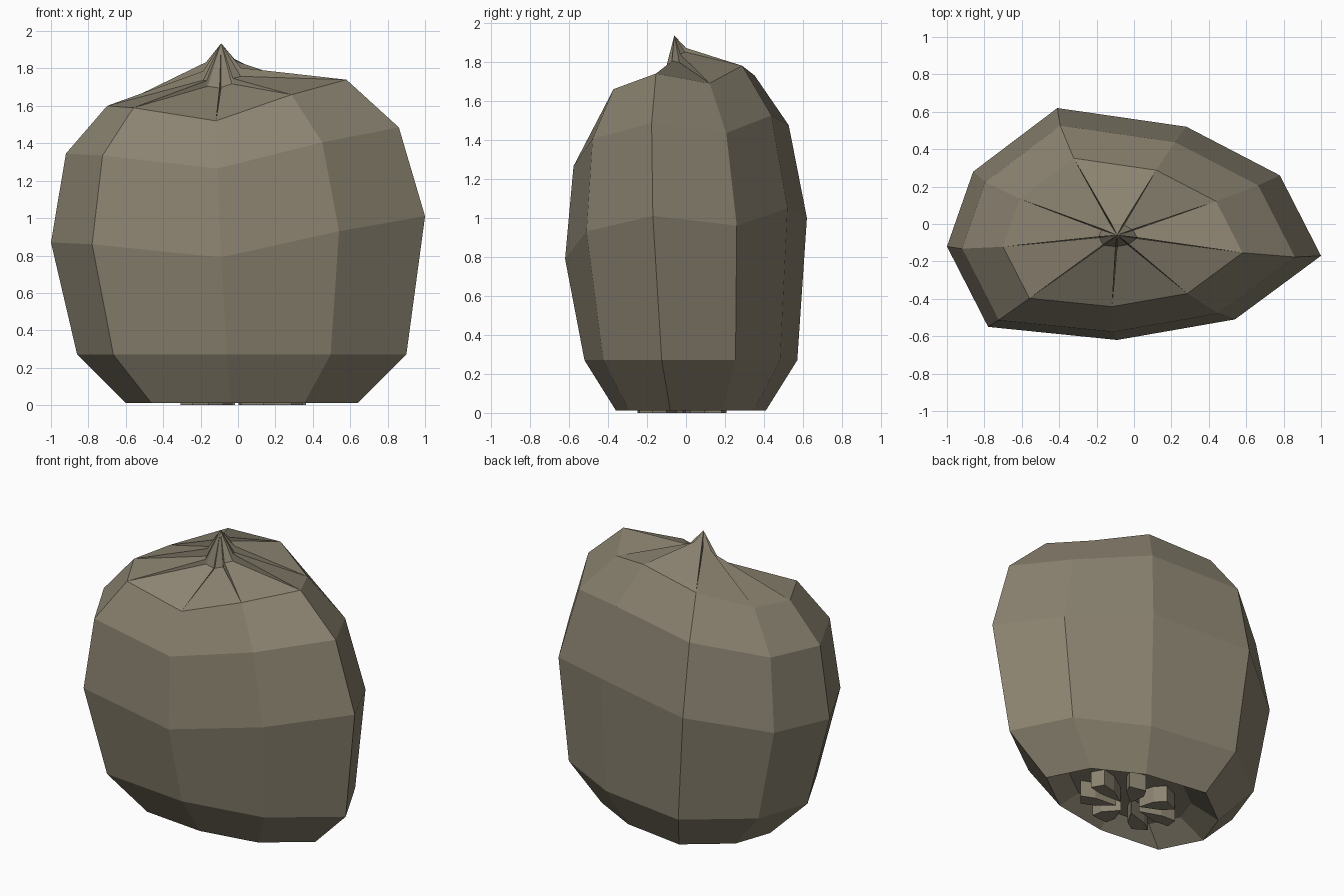
import bpy, bmesh, math
from mathutils import Vector

if "Cube" in bpy.data.objects:
    bpy.data.objects.remove(bpy.data.objects["Cube"])

# One cloth colour for the whole sack
cloth = bpy.data.materials.new("olive_grey_cloth")
cloth.use_nodes = True
colour = (0.26, 0.228, 0.165, 1)
cloth.diffuse_color = colour
cloth.node_tree.nodes["Principled BSDF"].inputs["Base Color"].default_value = colour


def finish(bm, name):
    bmesh.ops.recalc_face_normals(bm, faces=bm.faces)
    mesh = bpy.data.meshes.new(name)
    bm.to_mesh(mesh)
    bm.free()
    mesh.materials.append(cloth)
    obj = bpy.data.objects.new(name, mesh)
    bpy.context.collection.objects.link(obj)
    return obj


# Belly outline, counter-clockwise from the right side: x, y and sag height
belly = [Vector(p) for p in (
    (-1, -.12, .87), (-.78, -.55, .86), (-.09, -.62, .79),
    (.54, -.51, .93), (1, -.17, 1.01), (.78, .26, .96),
    (.28, .52, 1.05), (-.41, .62, 1.0), (-.86, .28, .89))]
count = len(belly)


def ring(scale, dx, dy, lift=None, z=0):
    """Scaled copy of the belly, level at z or following its sag."""
    return [Vector((p.x * scale + dx, p.y * scale + dy,
                    z if lift is None else p.z + lift)) for p in belly]


# Sack body: tucked-in base, straight lower wall, sagging upper rings
rings = [ring(.44, .02, .0, z=.11), ring(.62, .02, .025, z=.012),
         ring(.88, .02, .025, z=.27), ring(1, 0, 0, lift=0),
         ring(.89, -.03, -.025, lift=.475), ring(.64, -.06, -.045, lift=.73)]
bm = bmesh.new()
rows = [[bm.verts.new(p) for p in r] for r in rings]
bm.faces.new(rows[0])
for low, high in zip(rows, rows[1:]):
    for i in range(count):
        j = (i + 1) % count
        bm.faces.new((low[i], low[j], high[j], high[i]))

# Gathered top: flat panels drawn towards the tip, narrow creases between them
shoulder = rows[-1]
tip = bm.verts.new((-.09, -.06, 1.935))
necks, valleys = [], []
for i in range(count):
    a, b = shoulder[i].co, shoulder[(i + 1) % count].co
    mid = (a + b) / 2
    hub = Vector((tip.co.x, tip.co.y, 1.82 + .22 * mid.y))
    pair = [bm.verts.new(p.lerp(mid, .12).lerp(hub, .84)) for p in (a, b)]
    necks.append(pair)
    pit = Vector((tip.co.x, tip.co.y, 1.7 + .25 * a.y))
    valleys.append(bm.verts.new(a.lerp(pit, .8)))
for i in range(count):
    j = (i + 1) % count
    left, right = necks[i]
    bm.faces.new((shoulder[i], shoulder[j], right, left))
    bm.faces.new((left, right, tip))
    bm.faces.new((shoulder[i], left, valleys[i]))
    bm.faces.new((left, tip, valleys[i]))
    bm.faces.new((shoulder[j], valleys[j], right))
    bm.faces.new((right, valleys[j], tip))
finish(bm, "sack_body")

# Bunched cloth folds under the base, as wedge blocks around the centre
folds = 7
for k in range(folds):
    bm = bmesh.new()
    start = math.tau * k / folds
    outline = []
    for reach, turn in ((.25, .4), (.7, .12), (1, .2), (1, .6), (.7, .7)):
        angle = start + math.tau / folds * turn
        outline.append((.03 + .34 * reach * math.cos(angle),
                        -.02 + .23 * reach * math.sin(angle)))
    bottom = [bm.verts.new((x, y, 0)) for x, y in outline]
    top = [bm.verts.new((x, y, .12)) for x, y in outline]
    bm.faces.new(bottom)
    bm.faces.new(top)
    for i in range(len(outline)):
        j = (i + 1) % len(outline)
        bm.faces.new((bottom[i], bottom[j], top[j], top[i]))
    finish(bm, f"base_fold_{k + 1}")
